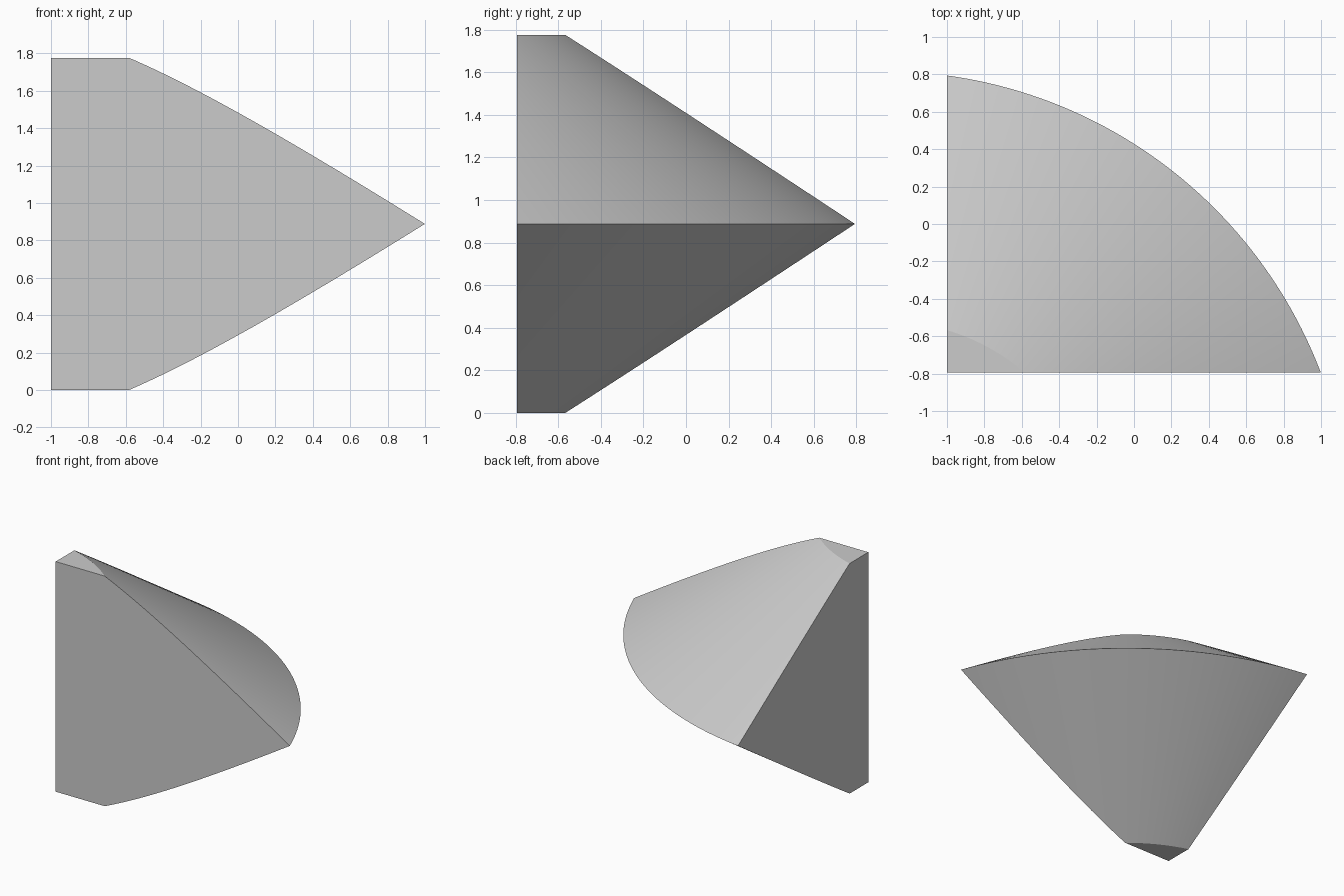
import bpy
import bmesh
import math
from mathutils import Matrix, Vector

cube = bpy.data.objects.get("Cube")
if cube:
    bpy.data.objects.remove(cube, do_unlink=True)

# Dimensions: a double cone about an off-centre vertical axis
AXIS = (-1.338, -1.683)
RIM_R, CAP_R = 2.5, 1.166
HALF_H = 0.888
SIDE_X, FRONT_Y = -1.0, -0.795

# Plain grey
grey = bpy.data.materials.new("plain_grey")
grey.use_nodes = True
colour = (0.6, 0.6, 0.6, 1.0)
grey.diffuse_color = colour
grey.node_tree.nodes["Principled BSDF"].inputs["Base Color"].default_value = colour

# Lathe the profile: bottom cap, rim, top cap
bm = bmesh.new()
profile = [(CAP_R, 0), (RIM_R, HALF_H), (CAP_R, 2 * HALF_H)]
verts = [bm.verts.new((r, 0, z)) for r, z in profile]
edges = [bm.edges.new(pair) for pair in zip(verts, verts[1:])]
bmesh.ops.spin(bm, geom=verts + edges, axis=(0, 0, 1), cent=(0, 0, 0),
               angle=math.tau, steps=256, use_duplicate=False)
bmesh.ops.remove_doubles(bm, verts=bm.verts, dist=0.0001)
bmesh.ops.holes_fill(bm, edges=[e for e in bm.edges if e.is_boundary], sides=0)
bmesh.ops.translate(bm, verts=bm.verts, vec=(*AXIS, 0))

# Slice off everything beyond the two flat walls
for point, normal in (((SIDE_X, 0, 0), (-1, 0, 0)), ((0, FRONT_Y, 0), (0, -1, 0))):
    bmesh.ops.bisect_plane(bm, geom=bm.verts[:] + bm.edges[:] + bm.faces[:],
                           plane_co=point, plane_no=normal, clear_outer=True)
    bmesh.ops.holes_fill(bm, edges=[e for e in bm.edges if e.is_boundary], sides=0)
bmesh.ops.recalc_face_normals(bm, faces=bm.faces)

mesh = bpy.data.meshes.new("bevelled_wedge")
bm.to_mesh(mesh)
bm.free()
mesh.materials.append(grey)
wedge = bpy.data.objects.new("bevelled_wedge", mesh)
bpy.context.collection.objects.link(wedge)

# Smooth curved sides, crisp rims and walls
bpy.ops.object.select_all(action="DESELECT")
wedge.select_set(True)
bpy.context.view_layer.objects.active = wedge
bpy.ops.object.shade_smooth_by_angle(angle=math.radians(20))
